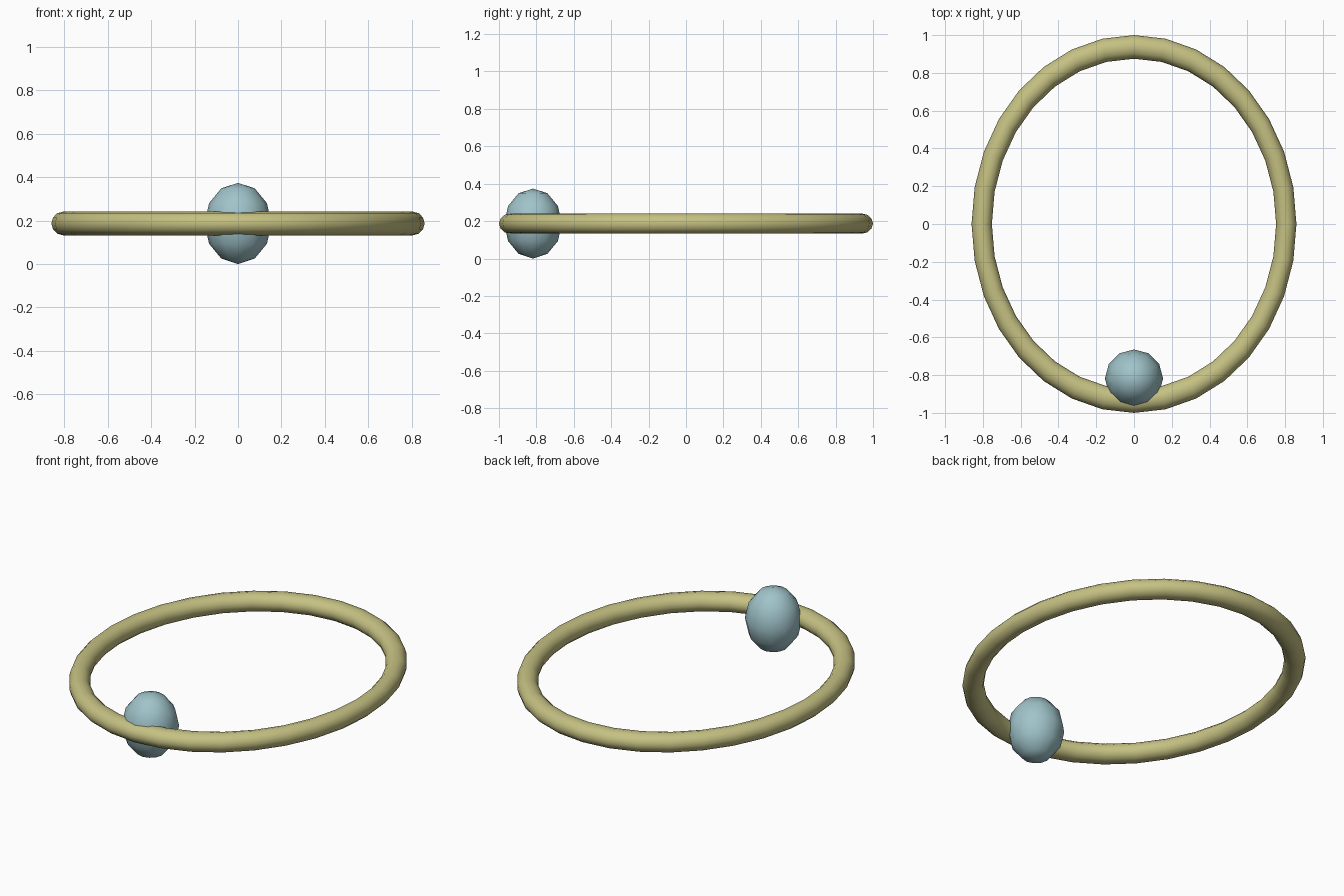
import bpy

if "Cube" in bpy.data.objects:
    bpy.data.objects.remove(bpy.data.objects["Cube"])


def finish(name, scale, color_name, color):
    """Name, scale, colour and smooth the active object."""
    ob = bpy.context.object
    ob.name = name
    ob.scale = scale
    bpy.ops.object.transform_apply(location=False, rotation=False, scale=True)
    mat = bpy.data.materials.new(color_name)
    mat.diffuse_color = (*color, 1.0)
    mat.use_nodes = True
    mat.node_tree.nodes["Principled BSDF"].inputs["Base Color"].default_value = mat.diffuse_color
    ob.data.materials.append(mat)
    bpy.ops.object.shade_smooth()
    return ob


CENTRE_Z = 0.187

# Oval band
bpy.ops.mesh.primitive_torus_add(
    major_segments=32, minor_segments=12,
    major_radius=0.9375, minor_radius=0.0625, location=(0, 0, CENTRE_Z))
finish("oval_band", (0.86, 1.0, 0.87), "pale gold", (0.56, 0.53, 0.225))

# Bead set into the front of the band, slightly taller than wide
bpy.ops.mesh.primitive_uv_sphere_add(
    segments=12, ring_count=6, radius=1.0, location=(0, -0.818, CENTRE_Z))
finish("bead", (0.154, 0.154, CENTRE_Z), "pale blue", (0.35, 0.55, 0.59))
